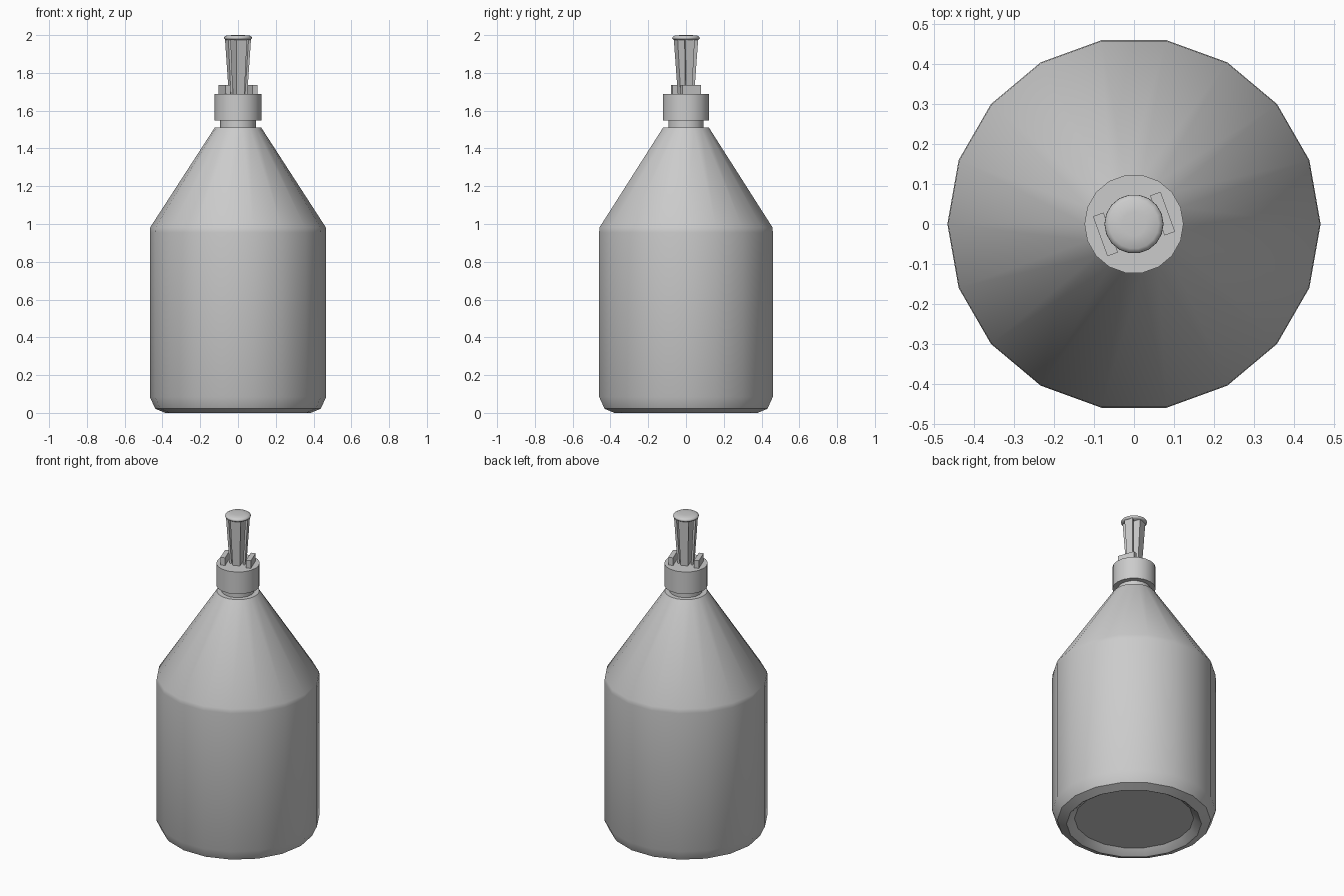
import bpy, bmesh, math
from mathutils import Matrix

if "Cube" in bpy.data.objects:
    bpy.data.objects.remove(bpy.data.objects["Cube"])

SIDES = 18
TURN = math.radians(20)


def finish(name, bm, smooth=None):
    bmesh.ops.recalc_face_normals(bm, faces=bm.faces)
    mesh = bpy.data.meshes.new(name)
    bm.to_mesh(mesh)
    bm.free()
    ob = bpy.data.objects.new(name, mesh)
    bpy.context.collection.objects.link(ob)
    if smooth:
        bpy.ops.object.select_all(action='DESELECT')
        ob.select_set(True)
        bpy.context.view_layer.objects.active = ob
        bpy.ops.object.shade_smooth_by_angle(angle=math.radians(smooth))
    return ob


def lathe(name, profile, smooth=40):
    """Revolve (radius, z) points around z and close both ends."""
    bm = bmesh.new()
    rings = [[bm.verts.new((r * math.cos(2 * math.pi * i / SIDES),
                            r * math.sin(2 * math.pi * i / SIDES), z))
              for i in range(SIDES)] for r, z in profile]
    for a, b in zip(rings, rings[1:]):
        for i in range(SIDES):
            j = (i + 1) % SIDES
            bm.faces.new((a[i], a[j], b[j], b[i]))
    bm.faces.new(rings[0])
    bm.faces.new(rings[-1])
    return finish(name, bm, smooth)


def tapered_bar(name, bottom, top, z0, z1):
    """Box turned with the pump; bottom/top are (u0, u1, half depth)."""
    bm = bmesh.new()
    lo, hi = [[bm.verts.new((u, v, z)) for u, v in
               ((u0, -d), (u1, -d), (u1, d), (u0, d))]
              for (u0, u1, d), z in ((bottom, z0), (top, z1))]
    bm.faces.new(lo)
    bm.faces.new(hi)
    for i in range(4):
        j = (i + 1) % 4
        bm.faces.new((lo[i], lo[j], hi[j], hi[i]))
    bm.transform(Matrix.Rotation(TURN, 4, 'Z'))
    return finish(name, bm)


# Bottle with recessed base, straight wall, conical shoulder and neck
lathe("bottle_body", [
    (0.34, 0.035), (0.375, 0.005), (0.385, 0.0), (0.438, 0.022), (0.467, 0.085),
    (0.467, 0.955), (0.465, 0.982), (0.122, 1.512), (0.094, 1.512), (0.094, 1.57)])

# Screw collar
lathe("collar", [(0.1, 1.548), (0.124, 1.548), (0.124, 1.687), (0.1, 1.687)])

# Domed button on top of the pump
lathe("pump_button", [
    (0.066, 1.975), (0.074, 1.983), (0.073, 1.99), (0.062, 1.997), (0.03, 2.0)], 60)

# Stem core, plus mirrored side fins and guide rails
tapered_bar("stem_core", (-0.022, 0.022, 0.038), (-0.03, 0.03, 0.058), 1.685, 1.98)
for side, s in (("left", -1), ("right", 1)):
    tapered_bar(f"stem_fin_{side}", (s * 0.034, s * 0.046, 0.016),
                (s * 0.05, s * 0.064, 0.026), 1.685, 1.98)
    tapered_bar(f"guide_rail_{side}", (s * 0.062, s * 0.09, 0.053),
                (s * 0.062, s * 0.09, 0.053), 1.68, 1.735)
